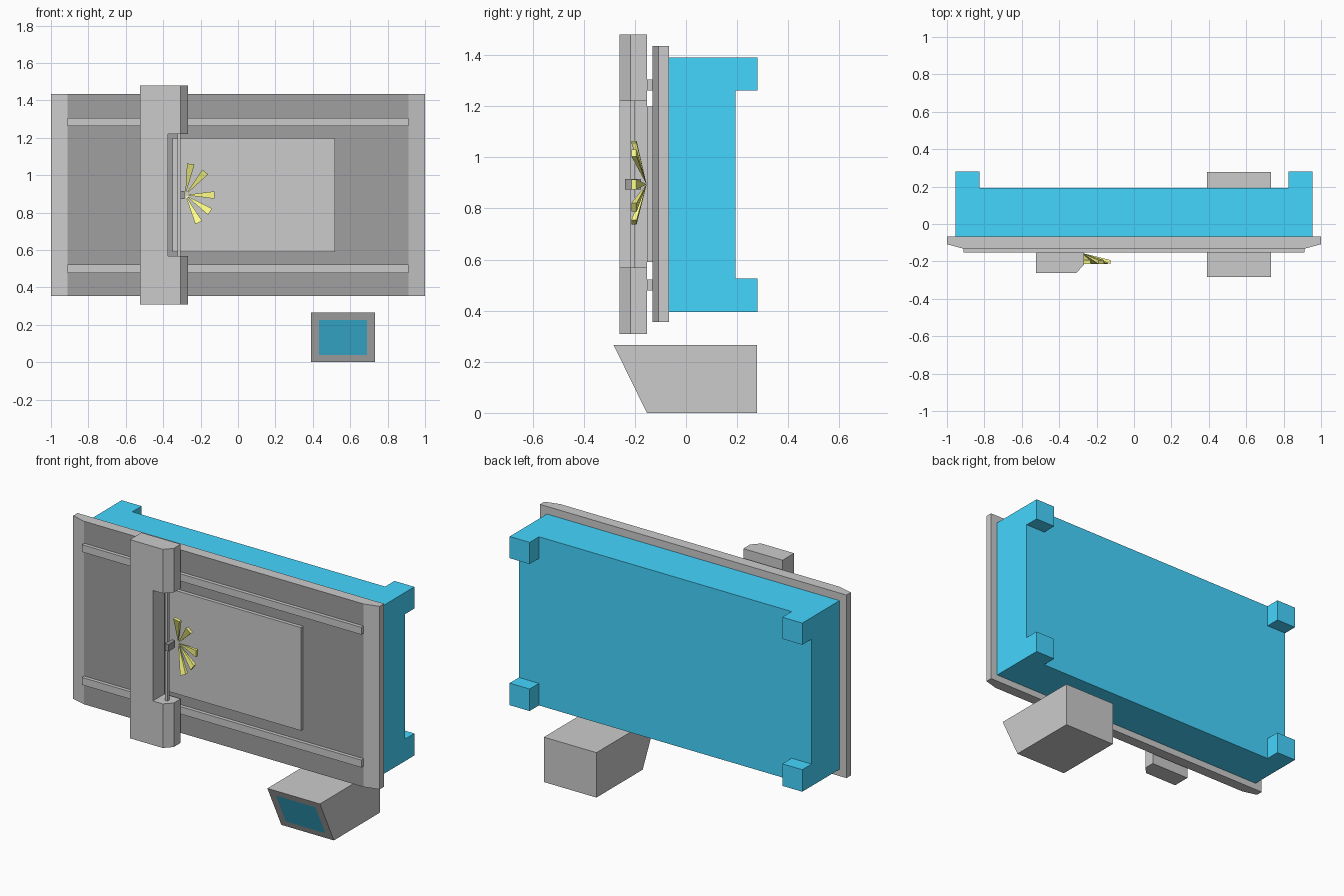
import bpy, bmesh
from math import radians, cos, sin
from mathutils import Vector

if "Cube" in bpy.data.objects:
    bpy.data.objects.remove(bpy.data.objects["Cube"])


def material(name, rgb):
    m = bpy.data.materials.new(name)
    m.diffuse_color = (*rgb, 1)
    m.use_nodes = True
    m.node_tree.nodes["Principled BSDF"].inputs["Base Color"].default_value = m.diffuse_color
    return m


BLUE = material("blue", (0.06, 0.67, 1.0))
DARK = material("dark_grey", (0.35, 0.35, 0.35))
YELLOW = material("yellow", (1.0, 1.0, 0.25))
GREY = material("grey", (0.8, 0.8, 0.8))


def finish(name, bm, *mats):
    bmesh.ops.recalc_face_normals(bm, faces=bm.faces[:])
    me = bpy.data.meshes.new(name)
    bm.to_mesh(me)
    bm.free()
    for m in mats:
        me.materials.append(m)
    ob = bpy.data.objects.new(name, me)
    bpy.context.collection.objects.link(ob)
    return ob


def prism(points, offset):
    """Closed solid from a planar outline swept along offset."""
    bm = bmesh.new()
    off = Vector(offset)
    a = [bm.verts.new(p) for p in points]
    b = [bm.verts.new(Vector(p) + off) for p in points]
    bm.faces.new(a)
    bm.faces.new(b[::-1])
    for i in range(len(a)):
        j = (i + 1) % len(a)
        bm.faces.new((a[i], b[i], b[j], a[j]))
    bmesh.ops.recalc_face_normals(bm, faces=bm.faces[:])
    return bm


def box_bm(x, y, z):
    pts = [(x[0], y[0], z[0]), (x[1], y[0], z[0]), (x[1], y[1], z[0]), (x[0], y[1], z[0])]
    return prism(pts, (0, 0, z[1] - z[0]))


def box(name, x, y, z, *mats):
    return finish(name, box_bm(x, y, z), *mats)


# Blue cabinet with four feet pulled out of the corners of its back
bm = box_bm((-0.955, 0.955), (-0.067, 0.193), (0.395, 1.39))
for co, no in (((-0.825, 0, 0), (1, 0, 0)), ((0.825, 0, 0), (1, 0, 0)),
               ((0, 0, 0.525), (0, 0, 1)), ((0, 0, 1.262), (0, 0, 1))):
    bmesh.ops.bisect_plane(bm, geom=bm.verts[:] + bm.edges[:] + bm.faces[:],
                           plane_co=co, plane_no=no)
corners = []
for f in bm.faces:
    c = f.calc_center_median()
    if c.y > 0.19 and abs(c.x) > 0.825 and not 0.525 < c.z < 1.262:
        corners.append(f)
feet = bmesh.ops.extrude_discrete_faces(bm, faces=corners)["faces"]
for f in feet:
    bmesh.ops.translate(bm, verts=f.verts[:], vec=(0, 0.087, 0))
bmesh.ops.dissolve_limit(bm, angle_limit=0.01, verts=bm.verts[:], edges=bm.edges[:])
finish("cabinet", bm, BLUE)

# Bed plate with bevelled ends and a dark working face
bed = [(-1, -0.067), (1, -0.067), (1, -0.108), (0.912, -0.132), (-0.912, -0.132), (-1, -0.108)]
bm = prism([(x, y, 0.355) for x, y in bed], (0, 0, 1.08))
for f in bm.faces:
    if f.normal.y < -0.99:
        f.material_index = 1
finish("bed_plate", bm, GREY, DARK)

# Rails and the sheet being cut
for name, z in (("upper_rail", (1.262, 1.305)), ("lower_rail", (0.478, 0.522))):
    box(name, (-0.912, 0.912), (-0.153, -0.132), z)
box("work_sheet", (-0.35, 0.518), (-0.153, -0.132), (0.59, 1.198))

# Gantry with a chamfered edge and a through notch for the head
beam = [(-0.523, -0.153), (-0.523, -0.261), (-0.308, -0.261), (-0.267, -0.217), (-0.267, -0.153)]
gantry = finish("gantry", prism([(x, y, 0.308) for x, y in beam], (0, 0, 1.172)))
cutter = box("notch_cutter", (-0.373, -0.2), (-0.3, -0.1), (0.568, 1.22))
cutter.hide_render = True
cutter.hide_set(True)
cut = gantry.modifiers.new("notch", "BOOLEAN")
cut.operation = "DIFFERENCE"
cut.solver = "EXACT"
cut.object = cutter

# Guide rod and cutting head
box("guide_rod", (-0.324, -0.308), (-0.217, -0.2), (0.568, 1.22))
box("cutting_head", (-0.308, -0.287), (-0.239, -0.176), (0.874, 0.915), DARK)

# Fan of sparks: slim pyramids spreading from the cutting point
apex = Vector((-0.282, -0.154, 0.894))
for i, (deg, length) in enumerate(((80, 0.168), (49, 0.163), (0, 0.157), (-34, 0.16), (-64, 0.164))):
    a = radians(deg)
    out, side = Vector((cos(a), 0, sin(a))), Vector((-sin(a), 0, cos(a)))
    bm = bmesh.new()
    tip = bm.verts.new(apex)
    base = [bm.verts.new(apex + out * length + side * s * 0.02 + Vector((0, y, 0)))
            for s, y in ((-1, -0.06), (1, -0.06), (1, -0.039), (-1, -0.039))]
    bm.faces.new(base)
    for j in range(4):
        bm.faces.new((tip, base[j], base[(j + 1) % 4]))
    finish(f"spark_{i + 1}", bm, YELLOW)

# Control console with an inset blue screen on its sloping front
side = [(0.278, 0), (-0.153, 0), (-0.283, 0.265), (0.278, 0.265)]
bm = prism([(0.39, y, z) for y, z in side], (0.343, 0, 0))
front = [f for f in bm.faces if f.normal.y < -0.5]
bmesh.ops.inset_region(bm, faces=front, thickness=0.043, use_even_offset=True)
for f in front:
    f.material_index = 1
finish("control_console", bm, GREY, BLUE)
